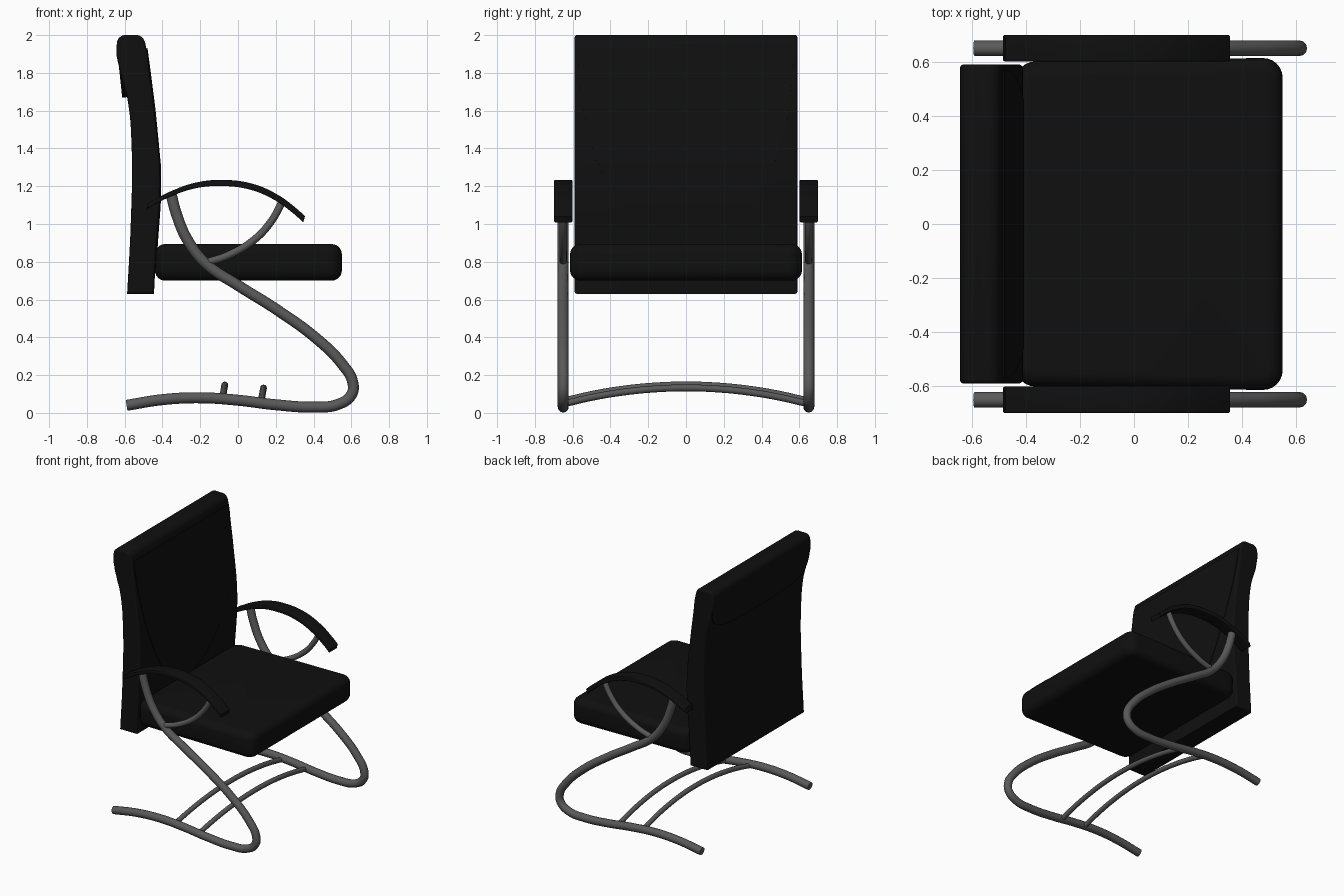
import bpy, bmesh, math

cube = bpy.data.objects.get("Cube")
if cube:
    bpy.data.objects.remove(cube, do_unlink=True)


def material(name, value):
    m = bpy.data.materials.new(name)
    m.use_nodes = True
    colour = (value, value, value, 1)
    m.diffuse_color = colour
    m.node_tree.nodes["Principled BSDF"].inputs["Base Color"].default_value = colour
    return m


BLACK = material("black leather", 0.005)
GREY = material("grey metal", 0.1)


def finish(obj, mat, angle=40):
    """Turn an object into a smooth mesh of one material."""
    bpy.ops.object.select_all(action='DESELECT')
    obj.select_set(True)
    bpy.context.view_layer.objects.active = obj
    bpy.ops.object.convert(target='MESH')
    obj.data.materials.clear()
    obj.data.materials.append(mat)
    bpy.ops.object.shade_smooth_by_angle(angle=math.radians(angle))
    return obj


def curve(name, points, closed=False, corners=()):
    """Smooth curve through 3D points; listed corners stay sharp."""
    c = bpy.data.curves.new(name, 'CURVE')
    c.dimensions = '2D' if closed else '3D'
    c.resolution_u = 8
    s = c.splines.new('BEZIER')
    s.bezier_points.add(len(points) - 1)
    s.use_cyclic_u = closed
    for i, (b, p) in enumerate(zip(s.bezier_points, points)):
        b.co = p
        kind = 'VECTOR' if i in corners else 'AUTO'
        b.handle_left_type = b.handle_right_type = kind
    obj = bpy.data.objects.new(name, c)
    bpy.context.collection.objects.link(obj)
    return obj


def tube(name, points, radius):
    obj = curve(name, points)
    obj.data.bevel_depth = radius
    obj.data.bevel_resolution = 4
    obj.data.use_fill_caps = True
    return finish(obj, GREY)


def slab(name, outline, y, half, edge, corners):
    """Side outline (x, z) extruded along y with rounded edges."""
    obj = curve(name, [(x, z, 0) for x, z in outline], True, corners)
    obj.data.fill_mode = 'BOTH'
    obj.data.extrude = half - edge
    obj.data.bevel_depth = edge
    obj.data.bevel_resolution = 3
    obj.data.offset = -edge
    obj.rotation_euler.x = math.pi / 2
    obj.location.y = y
    return finish(obj, BLACK)


def lerp(line, z):
    """x on a polyline of (x, z) points with rising z."""
    for (x0, z0), (x1, z1) in zip(line, line[1:]):
        if z <= z1:
            break
    return x0 + (x1 - x0) * (z - z0) / (z1 - z0)


def panel(name, line, low, high, half, power, thick):
    """U-shaped plate, rounded at its lower end, following a side line."""
    bm = bmesh.new()
    previous = None
    steps = 32
    for i in range(steps + 1):
        t = 1 - math.cos(i / steps * math.pi / 2)
        z = low + (high - low) * t
        w = half * max(1 - (1 - t) ** power, 0.0004) ** (1 / power)
        row = [bm.verts.new((lerp(line, z), s * w, z)) for s in (-1, 1)]
        if previous:
            bm.faces.new((previous[0], previous[1], row[1], row[0]))
        previous = row
    mesh = bpy.data.meshes.new(name)
    bm.to_mesh(mesh)
    bm.free()
    obj = bpy.data.objects.new(name, mesh)
    bpy.context.collection.objects.link(obj)
    mod = obj.modifiers.new("thickness", 'SOLIDIFY')
    mod.thickness = thick
    mod.offset = 0
    return finish(obj, BLACK)


# Backrest with rolled top
front = [(-0.445, 0.63), (-0.43, 0.9), (-0.415, 1.1), (-0.413, 1.3),
         (-0.442, 1.6), (-0.47, 1.82), (-0.485, 1.93)]
back = [(-0.625, 1.99), (-0.643, 1.94), (-0.622, 1.8), (-0.585, 1.66),
        (-0.563, 1.4), (-0.568, 1.0), (-0.587, 0.63)]
outline = front + [(-0.51, 1.99), (-0.565, 2.0)] + back
slab("backrest", outline, 0, 0.59, 0.015, (0, len(outline) - 1))
panel("backrest_front_panel", front, 0.87, 1.93, 0.57, 2, 0.012)
panel("headrest_back_flap", [(-0.6, 1.67), (-0.628, 1.93)], 1.67, 1.93, 0.585, 4, 0.026)

# Seat cushion: rounded plan corners, then rounded top and bottom edges
bm = bmesh.new()
bmesh.ops.create_cube(bm, size=1)
for v in bm.verts:
    v.co.x = 0.055 + v.co.x * 0.99
    v.co.y *= 1.23 if v.co.x > 0 else 1.2
    v.co.z = 0.797 + v.co.z * 0.194
upright = [e for e in bm.edges if abs(e.verts[0].co.z - e.verts[1].co.z) > 0.1]
bmesh.ops.bevel(bm, geom=upright, offset=0.075, segments=6, profile=0.5, affect='EDGES')
rims = [e for e in bm.edges if abs(e.verts[0].co.z - e.verts[1].co.z) < 0.01]
bmesh.ops.bevel(bm, geom=rims, offset=0.055, segments=6, profile=0.5, affect='EDGES')
mesh = bpy.data.meshes.new("seat")
bm.to_mesh(mesh)
bm.free()
seat = bpy.data.objects.new("seat", mesh)
bpy.context.collection.objects.link(seat)
finish(seat, BLACK)

# Side frames and armrests
frame = [(-0.59, 0.04), (-0.4, 0.07), (-0.2, 0.08), (0, 0.067), (0.2, 0.043),
         (0.4, 0.031), (0.53, 0.045), (0.6, 0.095), (0.608, 0.16), (0.55, 0.26),
         (0.42, 0.39), (0.2, 0.55), (0, 0.675), (-0.17, 0.79), (-0.27, 0.92),
         (-0.325, 1.05), (-0.355, 1.16)]
brace = [(-0.17, 0.795), (-0.05, 0.835), (0.09, 0.92), (0.18, 1.02), (0.235, 1.12)]
arm = [(-0.48, 1.095), (-0.35, 1.162), (-0.22, 1.205), (-0.1, 1.217),
       (0.06, 1.2), (0.2, 1.142), (0.3, 1.07), (0.35, 1.025)]
arm_outline = ([(x + 0.005, z + 0.016) for x, z in arm]
               + [(x - 0.005, z - 0.016) for x, z in reversed(arm)])
n = len(arm)
for side, s in (("left", 1), ("right", -1)):
    y = s * 0.65
    tube(side + "_frame", [(x, y, z) for x, z in frame], 0.029)
    tube(side + "_arm_brace", [(x, y, z) for x, z in brace], 0.02)
    slab(side + "_armrest", arm_outline, y, 0.049, 0.006, (0, n - 1, n, 2 * n - 1))

# Arched cross bars between the frames
for name, x, top in (("rear_cross_bar", -0.07, 0.148), ("front_cross_bar", 0.135, 0.132)):
    arch = [(x - 0.015 * t * t, 0.65 * t, top - 0.085 * t * t)
            for t in (i / 4 for i in range(-4, 5))]
    tube(name, arch, 0.018)
